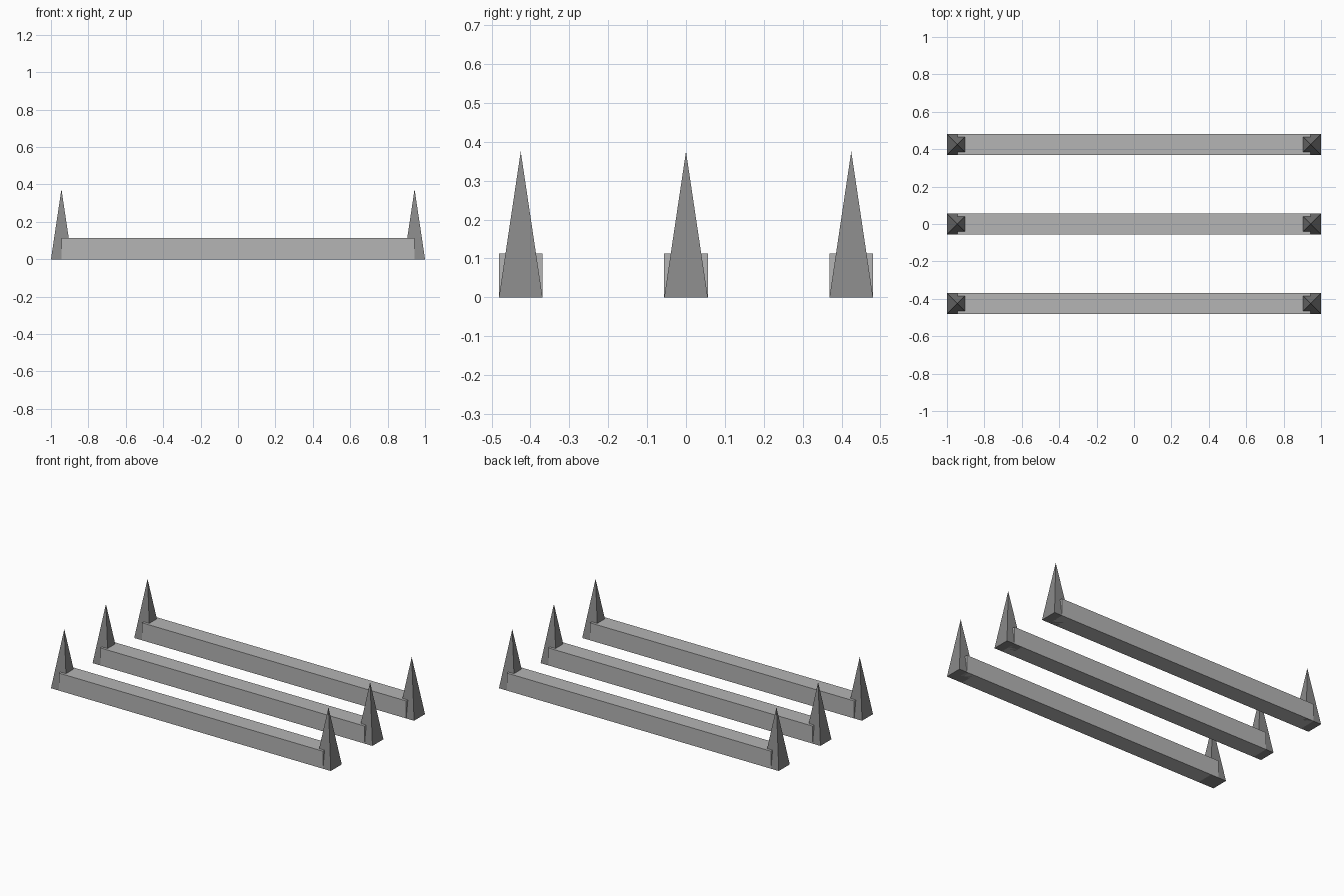
import bpy
import math

if "Cube" in bpy.data.objects:
    bpy.data.objects.remove(bpy.data.objects["Cube"])

W = 0.112         # width of bars and spike bases
H = 0.375         # spike height
BAR_H = 0.113     # bar height
END_X = 1 - W / 2  # spike centres, where the bars also end


def grey(name, value):
    mat = bpy.data.materials.new(name)
    mat.diffuse_color = (value, value, value, 1)
    mat.use_nodes = True
    mat.node_tree.nodes["Principled BSDF"].inputs["Base Color"].default_value = mat.diffuse_color
    return mat


bar_grey = grey("bar_grey", 0.46)
spike_grey = grey("spike_grey", 0.25)


def add_bar(y):
    bpy.ops.mesh.primitive_cube_add(size=1, location=(0, y, BAR_H / 2))
    bar = bpy.context.object
    bar.name = "bar"
    bar.scale = (2 * END_X, W, BAR_H)
    bar.data.materials.append(bar_grey)


def add_spike(x, y):
    # Square pyramid, sides aligned to the axes
    bpy.ops.mesh.primitive_cone_add(
        vertices=4, radius1=W / math.sqrt(2), radius2=0, depth=H,
        location=(x, y, H / 2), rotation=(0, 0, math.pi / 4))
    spike = bpy.context.object
    spike.name = "end_spike"
    spike.data.materials.append(spike_grey)


# Three parallel bars, each with a spike at both ends
for y in (-0.425, 0, 0.425):
    add_bar(y)
    for x in (-END_X, END_X):
        add_spike(x, y)
